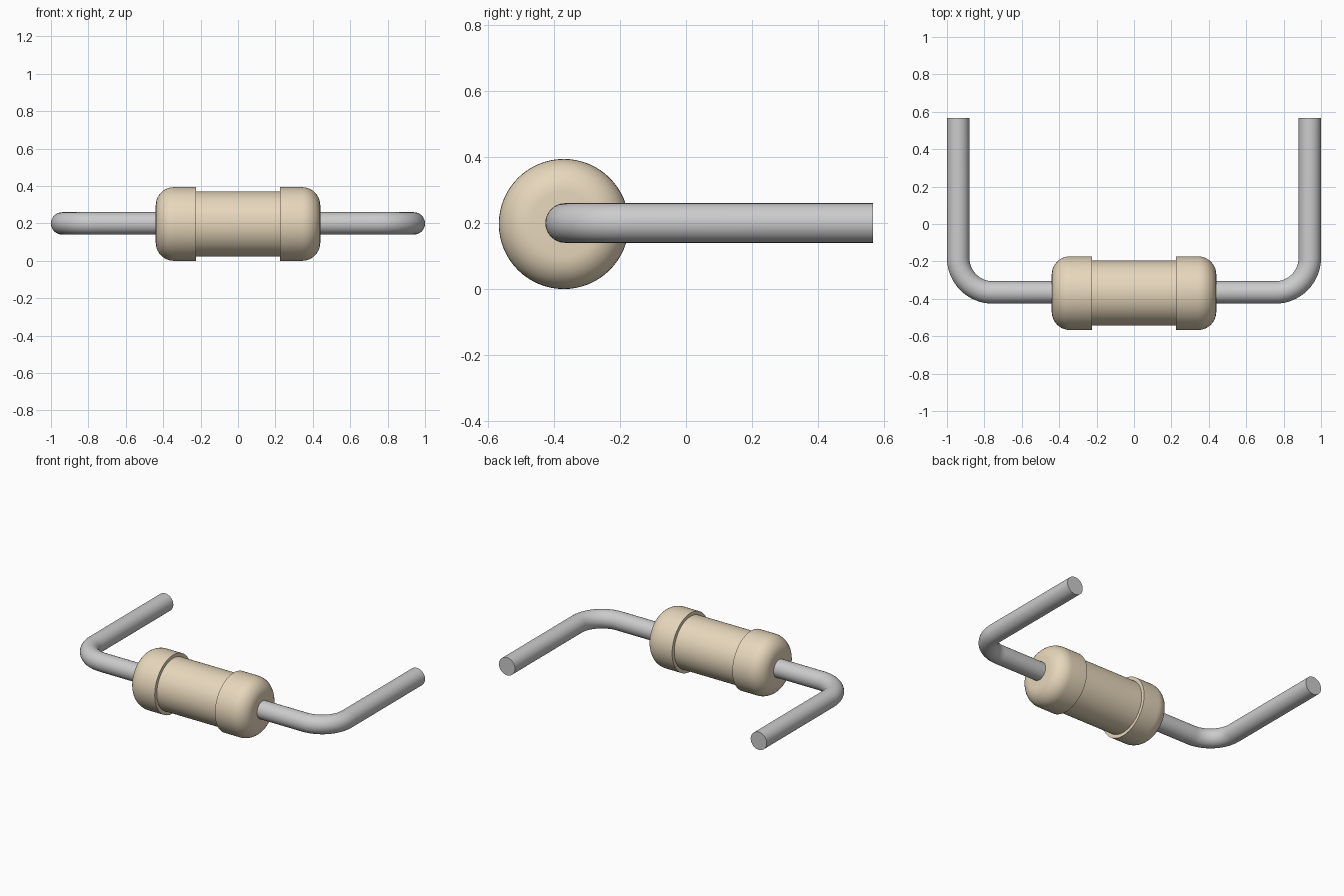
import bpy, bmesh
from math import sin, cos, pi, radians
from mathutils import Vector

if "Cube" in bpy.data.objects:
    bpy.data.objects.remove(bpy.data.objects["Cube"])

AXIS_Y, AXIS_Z = -0.37, 0.197
Z = Vector((0, 0, 1))


def loft(name, rings, colour):
    """Skin a list of vertex rings, cap both ends and shade smooth."""
    bm = bmesh.new()
    loops = [[bm.verts.new(p) for p in ring] for ring in rings]
    for a, b in zip(loops, loops[1:]):
        for i in range(len(a)):
            j = (i + 1) % len(a)
            bm.faces.new((a[i], a[j], b[j], b[i]))
    bm.faces.new(loops[0])
    bm.faces.new(loops[-1])
    bmesh.ops.recalc_face_normals(bm, faces=bm.faces)
    mesh = bpy.data.meshes.new(name)
    bm.to_mesh(mesh)
    bm.free()
    obj = bpy.data.objects.new(name, mesh)
    bpy.context.collection.objects.link(obj)
    mat = bpy.data.materials.new(name + "_colour")
    mat.diffuse_color = colour
    mat.use_nodes = True
    mat.node_tree.nodes["Principled BSDF"].inputs["Base Color"].default_value = mat.diffuse_color
    mesh.materials.append(mat)
    bpy.ops.object.select_all(action='DESELECT')
    obj.select_set(True)
    bpy.context.view_layer.objects.active = obj
    bpy.ops.object.shade_smooth_by_angle(angle=radians(35))


def ring(centre, side, radius, n):
    """Circle spanned by the side direction and z."""
    return [centre + radius * (cos(2 * pi * i / n) * side + sin(2 * pi * i / n) * Z)
            for i in range(n)]


# Resistor body: rounded end caps with a slimmer barrel between them
R, BARREL, FILLET, END, STEP = 0.197, 0.174, 0.098, 0.44, 0.225
half = [(END - FILLET + FILLET * cos(a), R - FILLET + FILLET * sin(a))
        for a in (pi / 2 * k / 10 for k in range(11))]
half += [(STEP, R), (STEP, BARREL)]
profile = half + [(-x, r) for x, r in reversed(half)]
loft("resistor_body",
     [ring(Vector((x, AXIS_Y, AXIS_Z)), Vector((0, 1, 0)), r, 64) for x, r in profile],
     (0.80, 0.68, 0.50, 1))

# Bent wire leads, mirrored left and right
WIRE, BEND, LEG_X, TIP_Y, LEAD_Y, LEAD_Z = 0.06, 0.185, 0.94, 0.567, -0.366, 0.2
for name, s in (("left_lead", -1), ("right_lead", 1)):
    path = [((0.43, LEAD_Y), (0, 1))]
    for k in range(17):
        a = pi / 2 * k / 16
        path.append(((LEG_X - BEND + BEND * sin(a), LEAD_Y + BEND - BEND * cos(a)),
                     (-sin(a), cos(a))))
    path.append(((LEG_X, TIP_Y), (-1, 0)))
    loft(name,
         [ring(Vector((s * x, y, LEAD_Z)), Vector((s * nx, ny, 0)), WIRE, 32)
          for (x, y), (nx, ny) in path],
         (0.72, 0.72, 0.70, 1))
